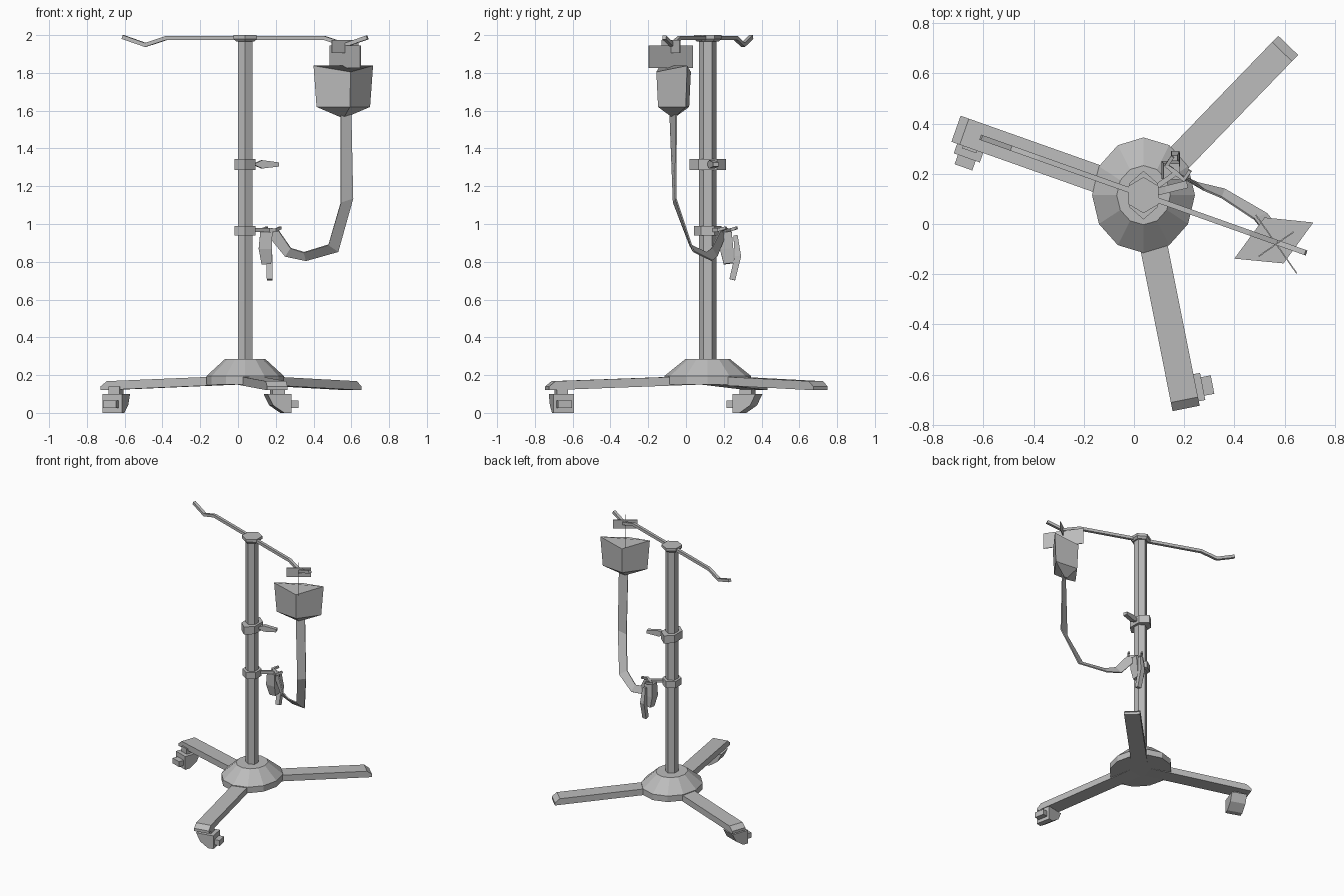
import bpy, bmesh
from math import radians, cos, sin, pi
from mathutils import Matrix, Vector

old = bpy.data.objects.get("Cube")
if old:
    bpy.data.objects.remove(old, do_unlink=True)

grey = bpy.data.materials.new("plain grey")
grey.use_nodes = True
grey.diffuse_color = (0.5, 0.5, 0.5, 1)
grey.node_tree.nodes["Principled BSDF"].inputs["Base Color"].default_value = (0.5, 0.5, 0.5, 1)

CX, CY = 0.038, 0.115  # pole axis


def finish(name, bm, matrix=None):
    """Turn a bmesh into a flat-shaded grey object."""
    bmesh.ops.recalc_face_normals(bm, faces=bm.faces)
    mesh = bpy.data.meshes.new(name)
    bm.to_mesh(mesh)
    bm.free()
    mesh.materials.append(grey)
    ob = bpy.data.objects.new(name, mesh)
    bpy.context.collection.objects.link(ob)
    if matrix:
        ob.matrix_world = matrix
    return ob


def loft(name, rings, matrix=None):
    """Skin a list of equal-sized point rings and cap both ends."""
    bm = bmesh.new()
    loops = [[bm.verts.new(p) for p in ring] for ring in rings]
    for a, b in zip(loops, loops[1:]):
        n = len(a)
        for i in range(n):
            bm.faces.new((a[i], a[(i + 1) % n], b[(i + 1) % n], b[i]))
    bm.faces.new(loops[0])
    bm.faces.new(loops[-1])
    return finish(name, bm, matrix)


def ellipse(n, rx, ry, z):
    """Ring of n points round the pole, with a corner on the y axis."""
    return [(CX + rx * sin(2 * pi * i / n), CY + ry * cos(2 * pi * i / n), z) for i in range(n)]


def prism(name, profile, width, matrix):
    """Side profile (u, z) extruded sideways about its middle."""
    return loft(name, [[(u, s * width / 2, z) for u, z in profile] for s in (-1, 1)], matrix)


def box(name, size, at, angle=0):
    bm = bmesh.new()
    bmesh.ops.create_cube(bm, size=1, matrix=Matrix.Diagonal((*size, 1)))
    return finish(name, bm, place(*at, angle))


def place(x, y, z, angle):
    return Matrix.Translation((x, y, z)) @ Matrix.Rotation(radians(angle), 4, 'Z')


def rod(name, points, radii, sides=4):
    """Faceted bar along a path, one radius per point."""
    pts = [Vector(p) for p in points]
    rings = []
    for i, p in enumerate(pts):
        d = (pts[min(i + 1, len(pts) - 1)] - pts[max(i - 1, 0)]).normalized()
        up = Vector((0, 0, 1)) if abs(d.z) < 0.9 else Vector((0, 1, 0))
        a = d.cross(up).normalized()
        b = a.cross(d)
        angles = [2 * pi * (k + 0.5) / sides for k in range(sides)]
        rings.append([p + radii[i] * (a * cos(t) + b * sin(t)) for t in angles])
    return loft(name, rings)


# Hub, pole, cap and collars
loft("base_hub", [ellipse(12, 0.205, 0.23, 0.15), ellipse(12, 0.205, 0.23, 0.195),
                  ellipse(12, 0.107, 0.118, 0.285)])
loft("pole", [ellipse(6, 0.044, 0.047, z) for z in (0.27, 1.98)])
loft("pole_cap", [ellipse(6, 0.055, 0.058, 1.965), ellipse(6, 0.07, 0.072, 1.98),
                  ellipse(6, 0.07, 0.072, 2.0)])
loft("upper_collar", [ellipse(6, 0.064, 0.097, z) for z in (1.287, 1.345)])
loft("lower_collar", [ellipse(6, 0.064, 0.072, z) for z in (0.94, 0.99)])

# Legs with bevelled tips
for name, length, angle in (("back_leg", 0.83, 46), ("side_leg", 0.793, 160.5), ("front_leg", 0.867, -78.7)):
    profile = [(0.05, 0.15), (length, 0.12), (length, 0.14), (length - 0.035, 0.168), (0.05, 0.196)]
    prism(name, profile, 0.11, place(CX, CY, 0, angle))

# Casters
fork = [(-0.065, 0.1), (0.065, 0.1), (0.065, 0.0), (0.025, 0.0), (-0.035, 0.04)]
for side, x, y, angle in (("side", -0.645, 0.325, 250.5), ("front", 0.21, -0.66, 11)):
    prism(side + "_caster_fork", fork, 0.11, place(x, y, 0, angle))
    prism(side + "_caster_wheel", [(0.03, 0.025), (0.105, 0.025), (0.105, 0.065), (0.03, 0.065)],
          0.075, place(x, y, 0, angle))
    box(side + "_caster_stem", (0.07, 0.06, 0.05), (x, y, 0.115), angle)

# Crossbar with a bent hook at each end
slope = -0.355
bar = [(-0.61, 1.99), (-0.49, 1.948), (-0.38, 1.984), (0.46, 1.984), (0.57, 1.948), (0.685, 1.988)]
rod("hook_bar", [(x, CY + slope * (x - CX), z) for x, z in bar], [0.015] * 6)

# Hanging bag: folded top, tapered walls, pointed bottom
BX, BY = 0.558, -0.066
top = [(0.40, -0.138, 1.838), (0.596, -0.157, 1.805), (0.715, 0.006, 1.838), (0.52, 0.026, 1.805)]


def shrunk(k, z):
    return [(BX + (x - BX) * k, BY + (y - BY) * k, z) for x, y, _ in top]


bag = loft("bag", [top, shrunk(0.9, 1.62), shrunk(0.12, 1.567)])

# Crossed thin hanger plates above the bag
box("hanger_plate_long", (0.285, 0.005, 0.12), (0.567, -0.08, 1.885), -55)
box("hanger_plate_short", (0.17, 0.005, 0.068), (0.567, -0.08, 1.94), 35)

# Flat tube hanging in a loop from bag to handset
path = [((0.572, -0.068, 1.58), (0.027, 0.016, 0)), ((0.577, -0.06, 1.125), (0.032, 0.006, 0.01)),
        ((0.505, 0.03, 0.872), (0.026, 0.01, -0.018)), ((0.355, 0.122, 0.828), (0.006, 0.016, -0.022)),
        ((0.265, 0.15, 0.85), (-0.014, 0.014, -0.022)), ((0.185, 0.195, 0.955), (-0.03, 0.014, -0.01))]
bm = bmesh.new()
edge = [[bm.verts.new(Vector(c) + s * Vector(w)) for s in (-1, 1)] for c, w in path]
for a, b in zip(edge, edge[1:]):
    bm.faces.new((a[0], a[1], b[1], b[0]))
tube = finish("tube", bm)
mod = tube.modifiers.new("thickness", 'SOLIDIFY')
mod.thickness = 0.008
mod.offset = 0

# Peg on the upper collar
peg = [(0.05, 0.0), (0.10, -0.022), (0.19, -0.012), (0.19, 0.01), (0.10, 0.022)]
prism("upper_peg", [(u - 0.01, z) for u, z in peg], 0.03, place(CX, CY, 1.316, 14))

# Bracket with short prongs, holding the handset
rod("bracket_arm", [(0.07, 0.135, 0.968), (0.17, 0.205, 0.968)], [0.014, 0.014])
for side in (-1, 1):
    mid = Vector((0.165, 0.205, 0.968))
    out = mid + side * Vector((0.035, -0.028, 0))
    rod("bracket_prong", [mid, out, out + Vector((0.024, 0.036, 0.012))], [0.014, 0.013, 0.01])

# Handset body and its bent spout
rod("handset", [(0.15, 0.21, 0.96), (0.145, 0.215, 0.87), (0.15, 0.225, 0.79)], [0.045, 0.05, 0.036])
rod("handset_spout", [(0.162, 0.262, 0.94), (0.165, 0.275, 0.83), (0.168, 0.245, 0.705)], [0.016, 0.024, 0.022])
